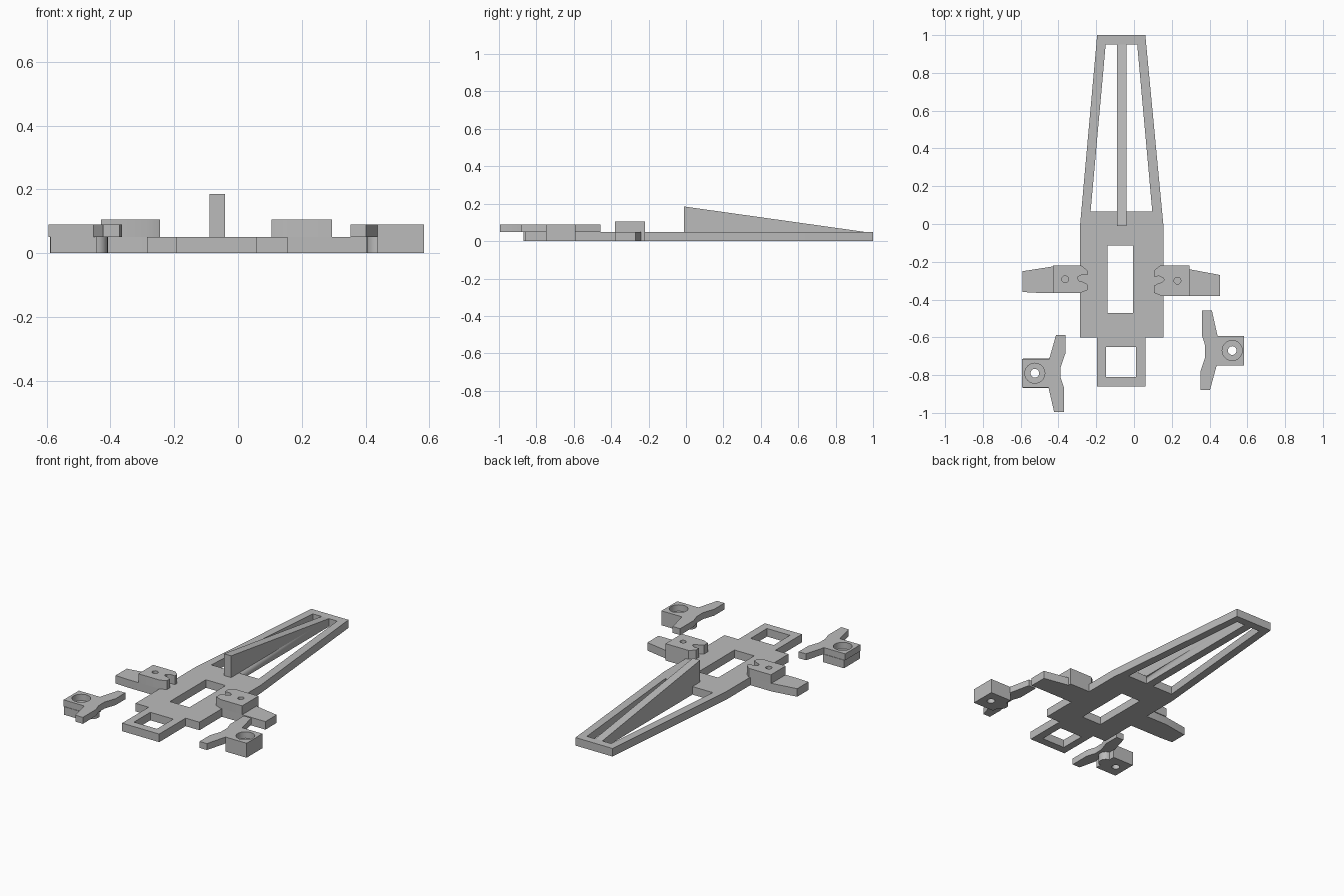
import bpy
import math

cube = bpy.data.objects.get("Cube")
if cube:
    bpy.data.objects.remove(cube)

grey = bpy.data.materials.new("plain grey")
grey.use_nodes = True
tone = (0.5, 0.5, 0.5, 1)
grey.diffuse_color = tone
grey.node_tree.nodes["Principled BSDF"].inputs["Base Color"].default_value = tone


def rect(x0, x1, y0, y1):
    return [(x0, y0), (x1, y0), (x1, y1), (x0, y1)]


def circle(cx, cy, r, n=32):
    return [(cx + r * math.cos(math.tau * i / n), cy + r * math.sin(math.tau * i / n))
            for i in range(n)]


def plate(name, z0, z1, outline, *holes):
    """Flat plate from an outline with holes, extruded from z0 to z1."""
    curve = bpy.data.curves.new(name, "CURVE")
    curve.dimensions = "2D"
    curve.fill_mode = "BOTH"
    curve.extrude = (z1 - z0) / 2
    for loop in (outline, *holes):
        spline = curve.splines.new("POLY")
        spline.points.add(len(loop) - 1)
        for point, (x, y) in zip(spline.points, loop):
            point.co = (x, y, 0, 1)
        spline.use_cyclic_u = True
    obj = bpy.data.objects.new(name, curve)
    bpy.context.collection.objects.link(obj)
    obj.location.z = (z0 + z1) / 2
    bpy.ops.object.select_all(action="DESELECT")
    obj.select_set(True)
    bpy.context.view_layer.objects.active = obj
    bpy.ops.object.convert(target="MESH")
    obj = bpy.context.object
    bpy.ops.object.transform_apply(location=True, rotation=False, scale=False)
    obj.data.materials.clear()
    obj.data.materials.append(grey)
    bpy.ops.object.shade_smooth_by_angle(angle=math.radians(25))
    return obj


MID = -0.065          # centre line of the frame
T = 0.05              # frame thickness

# Frame: tapered tail, wide body, narrow nose and two side arms
frame = [
    (-0.195, 1.0), (-0.285, 0.0), (-0.285, -0.225), (-0.43, -0.225),
    (-0.59, -0.25), (-0.59, -0.36), (-0.5, -0.365), (-0.285, -0.365),
    (-0.285, -0.6), (-0.195, -0.6), (-0.195, -0.86), (0.06, -0.86),
    (0.06, -0.6), (0.155, -0.6), (0.155, -0.38), (0.455, -0.38),
    (0.455, -0.27), (0.295, -0.24), (0.295, -0.22), (0.155, -0.22),
    (0.155, 0.0), (0.06, 1.0)]
tail_window = [(-0.15, 0.95), (-0.23, 0.065), (0.097, 0.065), (0.017, 0.95)]
plate("frame", 0, T, frame, tail_window,
      rect(-0.14, -0.005, -0.47, -0.115), rect(-0.148, 0.01, -0.81, -0.65))

# Tail fin: sloped wedge drawn on its side, then stood up along the centre line
fin = plate("tail_fin", -0.025, 0.025,
            [(-0.01, T), (0.065, T), (0.065, 0), (0.95, 0), (0.95, T), (-0.01, 0.185)])
for v in fin.data.vertices:
    y, z, x = v.co
    v.co = (MID + x, y, z)


def socket(name, side, tip, root, y0, y1, hole_x):
    """Raised arm block with a rounded socket notch on its inner end."""
    c = (y0 + y1) / 2
    s = side
    notch = [(tip, c + 0.022), (tip + s * 0.03, c + 0.024), (tip + s * 0.05, c + 0.014),
             (tip + s * 0.055, c + 0.003), (tip + s * 0.045, c - 0.008),
             (tip + s * 0.02, c - 0.016), (tip, c - 0.028)]
    outline = [(root, y1), (tip + s * 0.033, y1), (tip, y1 - 0.027), *notch,
               (tip, y0 + 0.016), (tip + s * 0.04, y0), (root, y0)]
    plate(name, T, 0.105, outline, circle(hole_x, c, 0.018))


socket("right_socket", -1, -0.245, -0.43, -0.365, -0.22, -0.365)
socket("left_socket", 1, 0.105, 0.295, -0.38, -0.22, 0.23)


def hub(name, side, cx, cy):
    """Wheel carrier: counterbored block, rounded neck and a forked steering bar."""
    def put(points):
        return [(cx + side * x, cy + y) for x, y in points]
    neck = [(-0.082 - 0.035 * math.sin(a), 0.04 * math.cos(a))
            for a in [math.pi * i / 10 for i in range(11)]]
    lower = [(0.063, -0.078), (0.063, 0.078), (-0.082, 0.078), *neck, (-0.082, -0.078)]
    upper = [(0.063, -0.078), (0.063, 0.078), (-0.078, 0.078), (-0.108, 0.213),
             (-0.16, 0.213), (-0.16, 0.08), (-0.143, 0.025), (-0.143, -0.035),
             (-0.168, -0.11), (-0.168, -0.21), (-0.118, -0.21), (-0.082, -0.078)]
    if side < 0:      # the other carrier is turned end for end
        upper = [(x + 0.006, -y * 0.96) for x, y in upper]
    base = plate(name, 0, T, put(lower), circle(cx, cy, 0.023))
    top = plate(name + "_bar", T, 0.09, put(upper), circle(cx, cy, 0.053))
    return base, top


hub("left_hub", 1, 0.52, -0.67)
hub("right_hub", -1, -0.525, -0.79)
